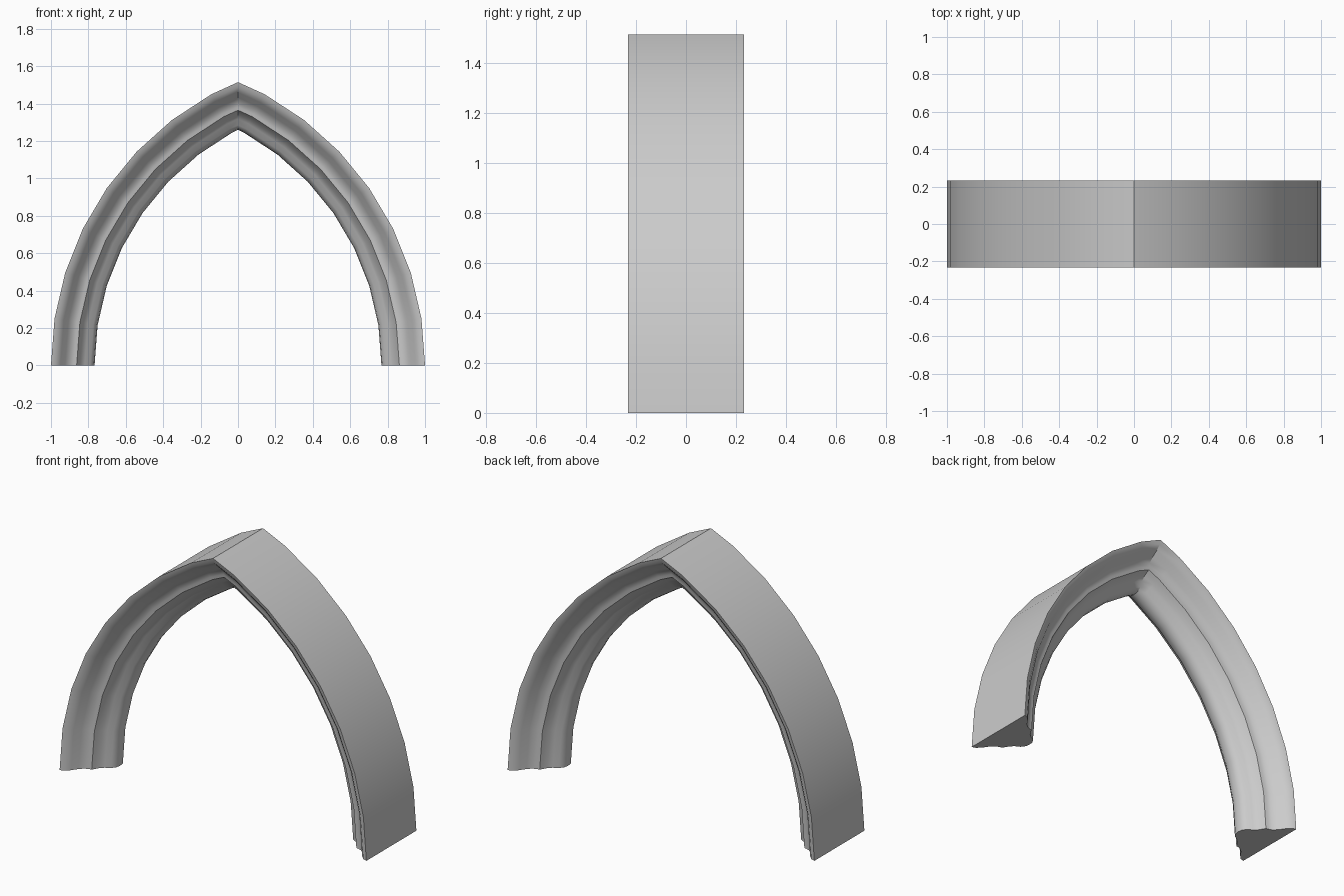
import bpy, bmesh, math

cube = bpy.data.objects.get("Cube")
if cube:
    bpy.data.objects.remove(cube, do_unlink=True)

# Plain stone colour
stone = bpy.data.materials.new("grey_stone")
stone.use_nodes = True
colour = (0.6, 0.6, 0.6, 1)
stone.diffuse_color = colour
stone.node_tree.nodes["Principled BSDF"].inputs["Base Color"].default_value = colour

# Half of the rib moulding as (distance from the middle, depth):
# wave moulding, crease, then a roll at the inner edge
half = [(1.0, 0.233), (0.975, 0.225), (0.95, 0.2), (0.925, 0.163),
        (0.9, 0.14), (0.88, 0.133), (0.863, 0.13), (0.855, 0.115),
        (0.84, 0.09), (0.82, 0.07), (0.79, 0.055), (0.772, 0.03), (0.767, 0)]
profile = half + [(r, -y) for r, y in reversed(half[:-1])]

CENTRE = 0.655            # arc centre lies this far past the middle
STEP = math.radians(8.74)
SEGMENTS = 8


def sweep_half_arch():
    """Sweep the moulding along a circular arc and cut it at the middle."""
    bm = bmesh.new()
    rings = []
    for i in range(SEGMENTS + 1):
        c, s = math.cos(i * STEP), math.sin(i * STEP)
        rings.append([bm.verts.new(((r + CENTRE) * c - CENTRE, y, (r + CENTRE) * s))
                      for r, y in profile])
    n = len(profile)
    for low, high in zip(rings, rings[1:]):
        for j in range(n):
            k = (j + 1) % n
            bm.faces.new((low[j], low[k], high[k], high[j]))
    bm.faces.new(rings[0])                       # foot of the leg
    bmesh.ops.bisect_plane(bm, geom=bm.verts[:] + bm.edges[:] + bm.faces[:],
                           plane_co=(0, 0, 0), plane_no=(1, 0, 0), clear_inner=True)
    return bm


# Both halves, joined at the point
bm = sweep_half_arch()
copy = bmesh.ops.duplicate(bm, geom=bm.verts[:] + bm.edges[:] + bm.faces[:])["geom"]
for v in (g for g in copy if isinstance(g, bmesh.types.BMVert)):
    v.co.x = -v.co.x
bmesh.ops.remove_doubles(bm, verts=bm.verts[:], dist=0.0005)
bmesh.ops.recalc_face_normals(bm, faces=bm.faces[:])

mesh = bpy.data.meshes.new("pointed_arch_rib")
bm.to_mesh(mesh)
bm.free()
mesh.materials.append(stone)
arch = bpy.data.objects.new("pointed_arch_rib", mesh)
bpy.context.collection.objects.link(arch)

bpy.ops.object.select_all(action='DESELECT')
arch.select_set(True)
bpy.context.view_layer.objects.active = arch
bpy.ops.object.shade_smooth_by_angle(angle=math.radians(32))
